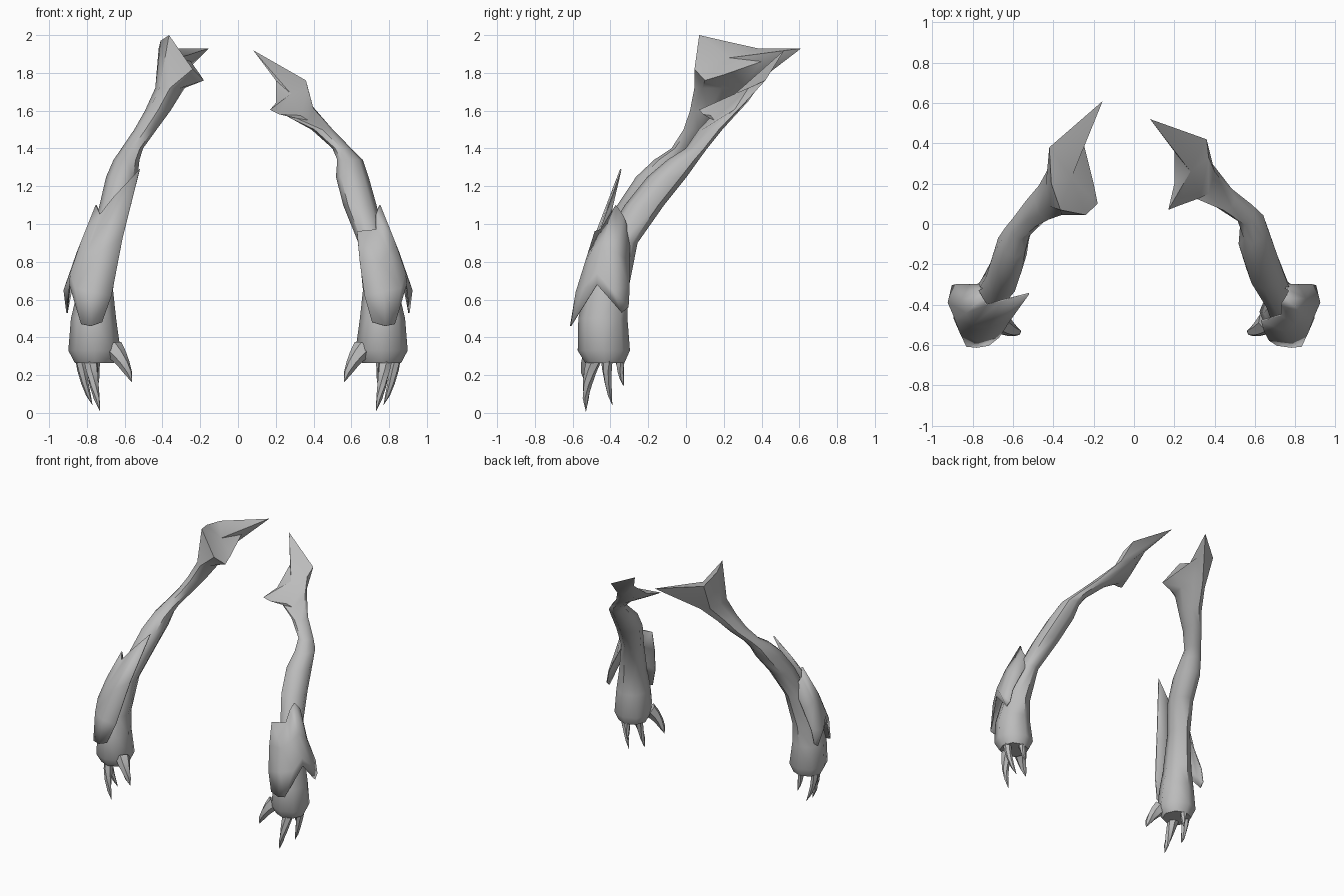
import bpy, bmesh, math
from mathutils import Vector

if "Cube" in bpy.data.objects:
    bpy.data.objects.remove(bpy.data.objects["Cube"])

grey = bpy.data.materials.new("plain_grey")
grey.diffuse_color = (0.5, 0.5, 0.5, 1)
grey.use_nodes = True
grey.node_tree.nodes["Principled BSDF"].inputs["Base Color"].default_value = grey.diffuse_color


def finish(name, bm, angle=50, shell=0):
    """Turn a bmesh into a named, smooth shaded object."""
    if not shell:
        bmesh.ops.recalc_face_normals(bm, faces=bm.faces[:])
    me = bpy.data.meshes.new(name)
    bm.to_mesh(me)
    bm.free()
    me.materials.append(grey)
    ob = bpy.data.objects.new(name, me)
    bpy.context.collection.objects.link(ob)
    if shell:
        mod = ob.modifiers.new("thickness", 'SOLIDIFY')
        mod.thickness = shell
        mod.offset = 0
    bpy.ops.object.select_all(action='DESELECT')
    ob.select_set(True)
    bpy.context.view_layer.objects.active = ob
    bpy.ops.object.shade_smooth_by_angle(angle=math.radians(angle))
    return ob


def ring(x, y, z, rx, ry, n=8):
    return [(x + 1.04 * rx * math.cos(math.tau * i / n),
             y + 1.04 * ry * math.sin(math.tau * i / n), z) for i in range(n)]


def loft(name, rings, side, end, angle=50):
    """Skin rings of points, flat at the start and fanned to a point at the end."""
    bm = bmesh.new()
    rows = [[bm.verts.new((side * p[0], p[1], p[2])) for p in r] for r in rings]
    n = len(rows[0])
    for a, b in zip(rows, rows[1:]):
        for i in range(n):
            j = (i + 1) % n
            bm.faces.new((a[i], a[j], b[j], b[i]))
    bm.faces.new(rows[0])
    tip = bm.verts.new((side * end[0], end[1], end[2]))
    for i in range(n):
        bm.faces.new((rows[-1][i], rows[-1][(i + 1) % n], tip))
    return finish(name, bm, angle)


def claw(name, base, mid, tip, r, side):
    """Curved tapering claw."""
    b, m, t = Vector(base), Vector(mid), Vector(tip)
    rings = []
    for k in range(4):
        u = k / 4
        c = b * (1 - u) ** 2 + m * 2 * u * (1 - u) + t * u * u
        d = ((m - b) * (1 - u) + (t - m) * u).normalized()
        q = d.to_track_quat('Z', 'Y')
        w = r * (1 - u * 0.8)
        rings.append([c + q @ Vector((w * math.cos(math.tau * i / 6),
                                      w * math.sin(math.tau * i / 6), 0)) for i in range(6)])
    loft(name, rings, side, t)


def plate(name, columns, side):
    """Thin armour sheet from columns running top to bottom."""
    bm = bmesh.new()
    cols = [[bm.verts.new((side * x, y, z)) for x, y, z in c] for c in columns]
    for a, b in zip(cols, cols[1:]):
        for i in range(len(a) - 1):
            bm.faces.new((a[i], b[i], b[i + 1], a[i + 1]))
    finish(name, bm, 50, 0.008)


# Wrist and lower forearm, shared by both arms: x, y, z, half widths
forearm = [(.76, -.43, .265, .10, .10), (.76, -.435, .33, .133, .133),
           (.765, -.44, .50, .115, .125), (.755, -.42, .65, .09, .11),
           (.71, -.35, .90, .07, .09)]

# Elbow and upper arm of each side
upper = {
    1: [(.645, -.22, 1.10, .085, .10), (.605, -.10, 1.25, .083, .10),
        (.593, -.015, 1.34, .065, .08), (.55, .055, 1.40, .048, .055),
        (.445, .13, 1.50, .055, .06)],
    -1: [(.65, -.26, 1.10, .08, .10), (.615, -.15, 1.25, .08, .11),
         (.59, -.08, 1.34, .066, .085), (.56, -.015, 1.40, .055, .06),
         (.49, .065, 1.50, .057, .075), (.425, .12, 1.60, .065, .095),
         (.36, .19, 1.72, .075, .14)],
}

# Flared shoulder rims
rims = {
    1: [[(.40, .26, 1.61), (.38, .31, 1.64), (.31, .33, 1.65), (.26, .28, 1.62),
         (.25, .21, 1.59), (.26, .15, 1.57), (.31, .125, 1.56), (.37, .15, 1.55)],
        [(.37, .33, 1.72), (.36, .42, 1.76), (.08, .52, 1.92), (.20, .36, 1.76),
         (.20, .20, 1.64), (.17, .07, 1.605), (.22, .09, 1.58), (.33, .13, 1.575)]],
    -1: [[(.41, .20, 1.97), (.42, .38, 1.93), (.155, .61, 1.93), (.25, .40, 1.86),
          (.20, .20, 1.79), (.18, .10, 1.76), (.24, .045, 1.82), (.365, .07, 2.0)]],
}
hollow = {1: (.28, .26, 1.69), -1: (.31, .23, 1.88)}

# Outer half of the armour, shared by both arms
outer = [
    [(.73, -.40, 1.05), (.80, -.50, .85), (.86, -.54, .66), (.83, -.605, .47)],
    [(.75, -.37, 1.10), (.83, -.44, .90), (.885, -.47, .74), (.89, -.47, .68)],
    [(.77, -.33, 1.04), (.85, -.37, .85), (.92, -.39, .65), (.905, -.34, .53)],
    [(.73, -.30, .95), (.81, -.30, .80), (.88, -.30, .66), (.90, -.305, .56)],
]
# Inner half of the armour
inner = {
    1: [[(.63, -.48, .96), (.645, -.53, .80), (.67, -.575, .62), (.71, -.60, .48)],
        [(.73, -.45, .97), (.75, -.53, .80), (.77, -.58, .64), (.78, -.61, .46)]],
    -1: [[(.52, -.345, 1.29), (.61, -.47, .93), (.67, -.56, .62), (.72, -.60, .48)],
         [(.66, -.38, 1.14), (.72, -.51, .86), (.77, -.58, .64), (.78, -.61, .46)]],
}

for s, label in ((1, "left"), (-1, "right")):
    rings = [ring(*r) for r in forearm + upper[s]] + rims[s]
    loft(label + "_arm", rings, s, hollow[s])
    plate(label + "_forearm_armour", inner[s] + outer, s)
    # Thumb and three finger claws
    claw(label + "_thumb_claw", (.66, -.49, .34), (.60, -.54, .27), (.56, -.535, .16), .055, s)
    claw(label + "_front_claw", (.78, -.48, .30), (.77, -.54, .15), (.73, -.53, .005), .042, s)
    claw(label + "_outer_claw", (.835, -.42, .30), (.82, -.42, .15), (.77, -.39, .04), .033, s)
    claw(label + "_rear_claw", (.76, -.35, .30), (.75, -.35, .22), (.74, -.33, .14), .03, s)
